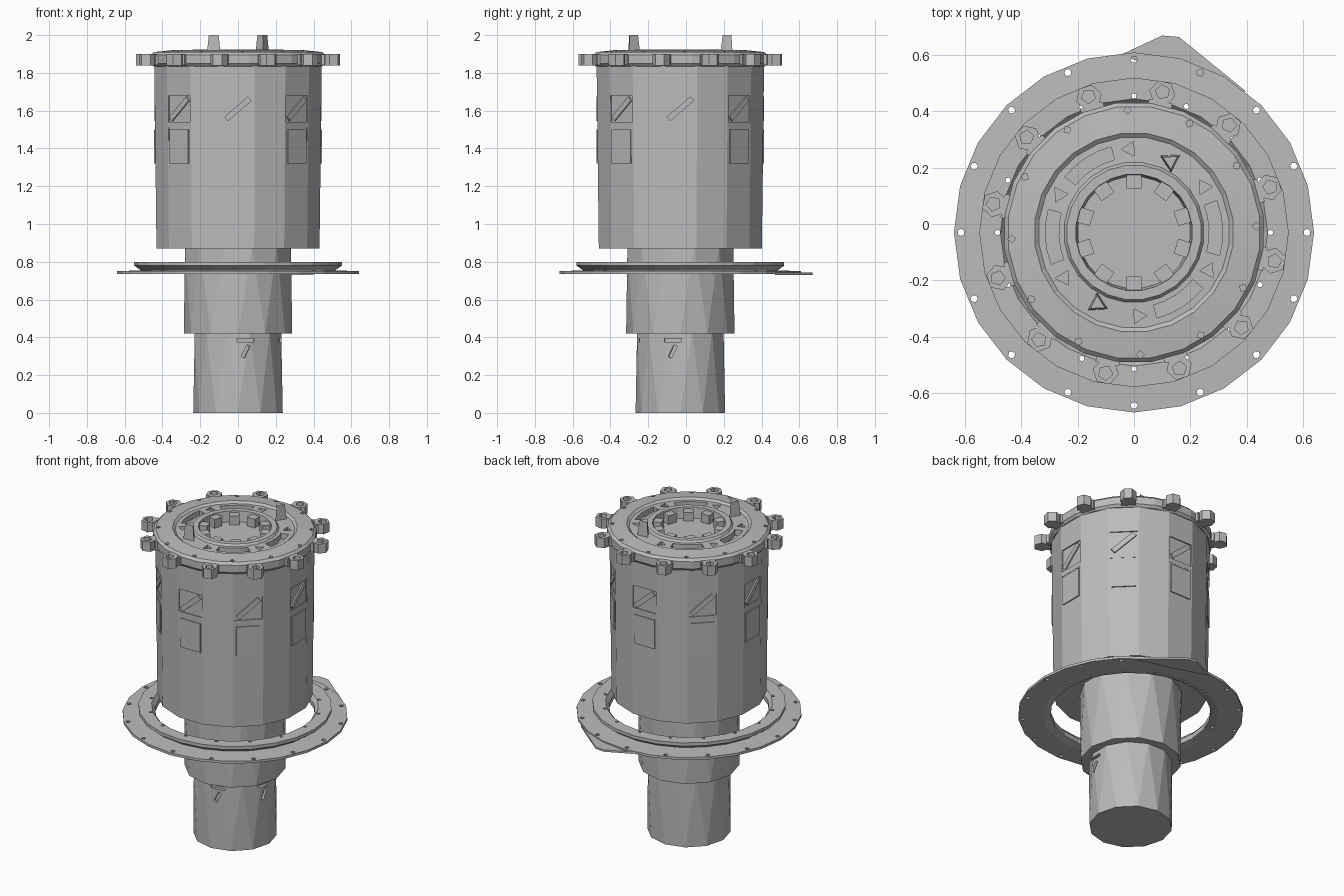
import bpy, bmesh, math
from mathutils import Matrix, Vector

if "Cube" in bpy.data.objects:
    bpy.data.objects.remove(bpy.data.objects["Cube"], do_unlink=True)

AXIS_Y = -0.03  # the shared axis of all round parts
TAU = math.tau

steel = bpy.data.materials.new("plain grey steel")
steel.use_nodes = True
steel.diffuse_color = (0.5, 0.5, 0.5, 1)
steel.node_tree.nodes["Principled BSDF"].inputs["Base Color"].default_value = steel.diffuse_color


def finish(name, bm):
    bmesh.ops.recalc_face_normals(bm, faces=bm.faces)
    mesh = bpy.data.meshes.new(name)
    bm.to_mesh(mesh)
    bm.free()
    mesh.materials.append(steel)
    obj = bpy.data.objects.new(name, mesh)
    bpy.context.collection.objects.link(obj)
    obj.location.y = AXIS_Y
    return obj


def lathe(name, profile, sides, closed=False, phase=0.5):
    """Turn a radius/height profile around the axis."""
    bm = bmesh.new()
    rows = [[bm.verts.new((r * math.cos(TAU * (i + phase) / sides),
                           r * math.sin(TAU * (i + phase) / sides), z))
             for i in range(sides)] for r, z in profile]
    pairs = list(zip(rows, rows[1:] + rows[:1]))
    for a, b in pairs if closed else pairs[:-1]:
        for i in range(sides):
            j = (i + 1) % sides
            bm.faces.new((a[i], a[j], b[j], b[i]))
    if not closed:
        bm.faces.new(rows[0])
        bm.faces.new(rows[-1])
    return finish(name, bm)


def faceted_tube(name, r_low, r_high, z_low, z_high, sides):
    """A tube of long triangles, its top turned half a step."""
    bm = bmesh.new()
    rows = [[bm.verts.new((r * math.cos(TAU * (i + t) / sides),
                           r * math.sin(TAU * (i + t) / sides), z))
             for i in range(sides)] for r, z, t in ((r_low, z_low, 0), (r_high, z_high, 0.5))]
    low, high = rows
    for i in range(sides):
        j = (i + 1) % sides
        bm.faces.new((low[i], low[j], high[i]))
        bm.faces.new((high[i], low[j], high[j]))
    bm.faces.new(low)
    bm.faces.new(high)
    return finish(name, bm)


def spot(angle, r, z, tilt=0):
    """Frame at a polar position: local x outward, y along the rim."""
    return (Matrix.Rotation(math.radians(angle), 4, "Z") @ Matrix.Translation((r, 0, z))
            @ Matrix.Rotation(tilt, 4, "X"))


def add_box(bm, frame, size):
    bmesh.ops.create_cube(bm, size=1, matrix=frame @ Matrix.Diagonal((*size, 1)))


def add_prism(bm, frame, radius, height, sides, top=None):
    bmesh.ops.create_cone(bm, cap_ends=True, segments=sides, radius1=radius,
                          radius2=radius if top is None else top, depth=height, matrix=frame)


def add_arc(bm, angle, span, r_in, r_out, z_low, z_high, steps=4):
    """A curved bar along the rim."""
    rows = []
    for k in range(steps + 1):
        a = angle + span * (k / steps - 0.5)
        rows.append([bm.verts.new(spot(a, r, z) @ Vector((0, 0, 0))) for r, z in
                     ((r_in, z_low), (r_out, z_low), (r_out, z_high), (r_in, z_high))])
    for a, b in zip(rows, rows[1:]):
        for i in range(4):
            bm.faces.new((a[i], a[i - 1], b[i - 1], b[i]))
    bm.faces.new(rows[0])
    bm.faces.new(rows[-1])


def cut(obj, bm):
    tool = finish("cutter", bm)
    tool.hide_render = True
    mod = obj.modifiers.new("cut", "BOOLEAN")
    mod.operation, mod.solver, mod.object = "DIFFERENCE", "EXACT", tool
    bpy.context.view_layer.objects.active = obj
    bpy.ops.object.modifier_apply(modifier=mod.name)
    bpy.data.objects.remove(tool, do_unlink=True)


# Stepped shaft
lower_shaft = faceted_tube("lower_shaft", 0.237, 0.237, 0, 0.43, 12)
middle_shaft = faceted_tube("middle_shaft", 0.287, 0.29, 0.42, 0.88, 12)

# Key notches on the front and one side of the lower shaft
notches = bmesh.new()
for angle in (-80, -10):
    add_box(notches, spot(angle, 0.235, 0.385), (0.04, 0.09, 0.02))
    add_box(notches, spot(angle, 0.235, 0.325, -0.45), (0.04, 0.02, 0.07))
cut(lower_shaft, notches)

# Main drum
drum = lathe("drum", [(0.44, 0.87), (0.452, 1.84)], 16)

# Shallow braced windows and lower access panels around the drum
pockets = bmesh.new()
for k in range(8):
    add_box(pockets, spot(45 * k, 0.447, 1.61), (0.026, 0.16, 0.14))
    add_box(pockets, spot(45 * k, 0.447, 1.41), (0.018, 0.16, 0.2))
cut(drum, pockets)

braces = bmesh.new()
panels = bmesh.new()
for k in range(8):
    add_box(braces, spot(45 * k, 0.437, 1.61, -0.86), (0.012, 0.03, 0.165))
    add_box(panels, spot(45 * k, 0.436, 1.41), (0.016, 0.14, 0.18))
finish("window_braces", braces)
finish("access_panels", panels)

# Mounting ring with a flared inner lip, standing clear of the shaft
ring = lathe("mounting_ring", [(0.455, 0.745), (0.5, 0.735), (0.64, 0.735), (0.64, 0.75),
                               (0.515, 0.755), (0.55, 0.78), (0.55, 0.8), (0.475, 0.8),
                               (0.455, 0.775)], 24, closed=True, phase=0)
holes = bmesh.new()
for k in range(16):
    add_prism(holes, spot(22.5 * k, 0.615, 0.74), 0.013, 0.2, 6)
    add_prism(holes, spot(22.5 * k, 0.485, 0.76), 0.01, 0.2, 6)
cut(ring, holes)

# Bent tab at the back of the ring
tab = bmesh.new()
outline = [(-0.05, 0.63), (0.1, 0.7), (0.16, 0.695), (0.4, 0.5), (0.2, 0.55)]
face = tab.faces.new([tab.verts.new((x, y, 0.73)) for x, y in outline])
raised = bmesh.ops.extrude_face_region(tab, geom=[face])
bmesh.ops.translate(tab, vec=Vector((0, 0, 0.012)),
                    verts=[v for v in raised["geom"] if isinstance(v, bmesh.types.BMVert)])
finish("ring_tab", tab)

# Top plate with a sunken annulus and an open bore
top_plate = lathe("top_plate", [(0.452, 1.835), (0.465, 1.85), (0.465, 1.895), (0.45, 1.91),
                                (0.355, 1.92), (0.34, 1.908), (0.25, 1.912), (0.24, 1.925),
                                (0.208, 1.925), (0.2, 1.86)], 24)
recesses = bmesh.new()
for angle in (3, 123, 183, 303):
    add_arc(recesses, angle, 36, 0.268, 0.315, 1.875, 1.95)
for k in range(6):
    add_prism(recesses, spot(33 + 60 * k, 0.297, 1.91), 0.03, 0.06, 3)
for k in range(12):
    add_prism(recesses, spot(33 + 30 * k, 0.435, 1.91), 0.014, 0.05, 4)
cut(top_plate, recesses)

# Spline teeth inside the bore
teeth = bmesh.new()
for k in range(10):
    add_box(teeth, spot(36 * k + 18, 0.182, 1.885), (0.05, 0.055, 0.06))
finish("bore_teeth", teeth)

# Bolt lugs around the top plate
lugs = bmesh.new()
for k in range(12):
    add_prism(lugs, spot(18.5 + 30 * k, 0.505, 1.87), 0.047, 0.06, 6)
bolt_lugs = finish("bolt_lugs", lugs)
bolt_holes = bmesh.new()
for k in range(12):
    add_prism(bolt_holes, spot(18.5 + 30 * k, 0.51, 1.89), 0.026, 0.08, 5)
cut(bolt_lugs, bolt_holes)

# Webs joining the lugs to the plate
webs = bmesh.new()
for k in range(12):
    add_box(webs, spot(18.5 + 30 * k, 0.461, 1.87), (0.03, 0.085, 0.054))
finish("lug_webs", webs)

# Two upright locating prongs
prongs = bmesh.new()
for angle in (63, 243):
    add_prism(prongs, spot(angle, 0.285, 1.95), 0.042, 0.1, 3, 0.03)
finish("locating_prongs", prongs)
